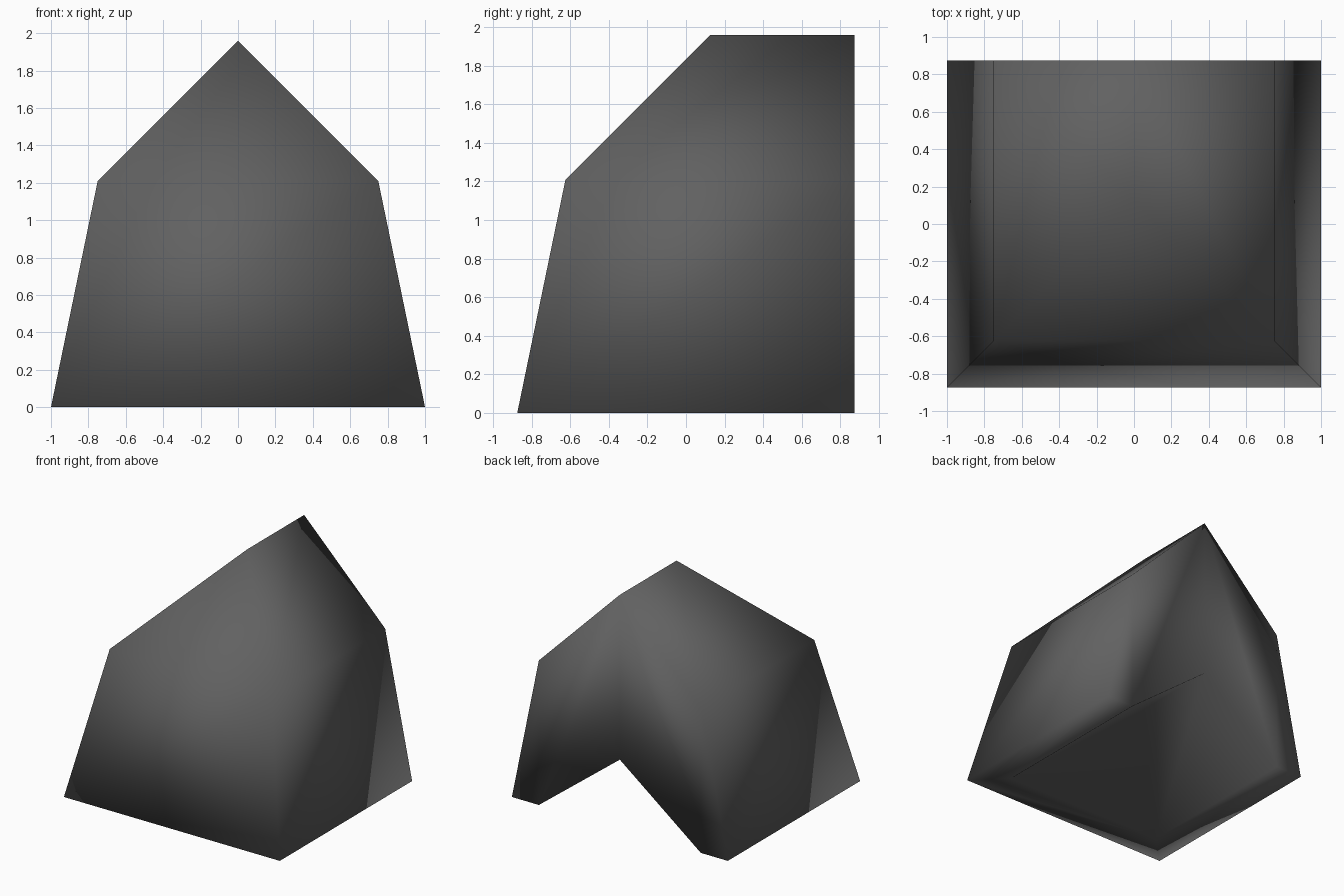
import bpy
import bmesh

# Remove the default cube if present
cube = bpy.data.objects.get("Cube")
if cube:
    bpy.data.objects.remove(cube, do_unlink=True)

BACK = 0.875

# Single dark grey material
grey = bpy.data.materials.new("dark grey")
grey.use_nodes = True
colour = (0.12, 0.12, 0.12, 1.0)
grey.diffuse_color = colour
bsdf = grey.node_tree.nodes["Principled BSDF"]
bsdf.inputs["Base Color"].default_value = colour
bsdf.inputs["Roughness"].default_value = 0.8

bm = bmesh.new()


def u_ring(half_width, front, z):
    """U-shaped loop: right back, right front, left front, left back."""
    points = [(half_width, BACK), (half_width, front),
              (-half_width, front), (-half_width, BACK)]
    return [bm.verts.new((x, y, z)) for x, y in points]


# Loops from the roof ridge down the walls and up into the hollow underside
ridge = u_ring(0, 0.125, 1.96)
eaves = u_ring(0.75, -0.625, 1.21)
base = u_ring(1, -BACK, 0)
inner_base = u_ring(0.75, -0.625, 0)
inner_ridge = u_ring(0, 0.125, 0.58)
loops = [ridge, eaves, base, inner_base, inner_ridge]

# Roof, walls, bottom rim and hollow
for upper, lower in zip(loops, loops[1:]):
    for i in range(3):
        bm.faces.new((upper[i], lower[i], lower[i + 1], upper[i + 1]))

# Flat back with its triangular opening
for side in (0, 3):
    bm.faces.new((base[side], eaves[side], inner_base[side]))
    bm.faces.new((inner_base[side], eaves[side], ridge[side], inner_ridge[side]))

# Weld the ridges and make the normals face outward
bmesh.ops.remove_doubles(bm, verts=bm.verts[:], dist=0.001)
bmesh.ops.recalc_face_normals(bm, faces=bm.faces[:])
for face in bm.faces:
    face.smooth = True

mesh = bpy.data.meshes.new("hollow_hipped_block")
bm.to_mesh(mesh)
bm.free()
mesh.materials.append(grey)
block = bpy.data.objects.new("hollow_hipped_block", mesh)
bpy.context.collection.objects.link(block)
